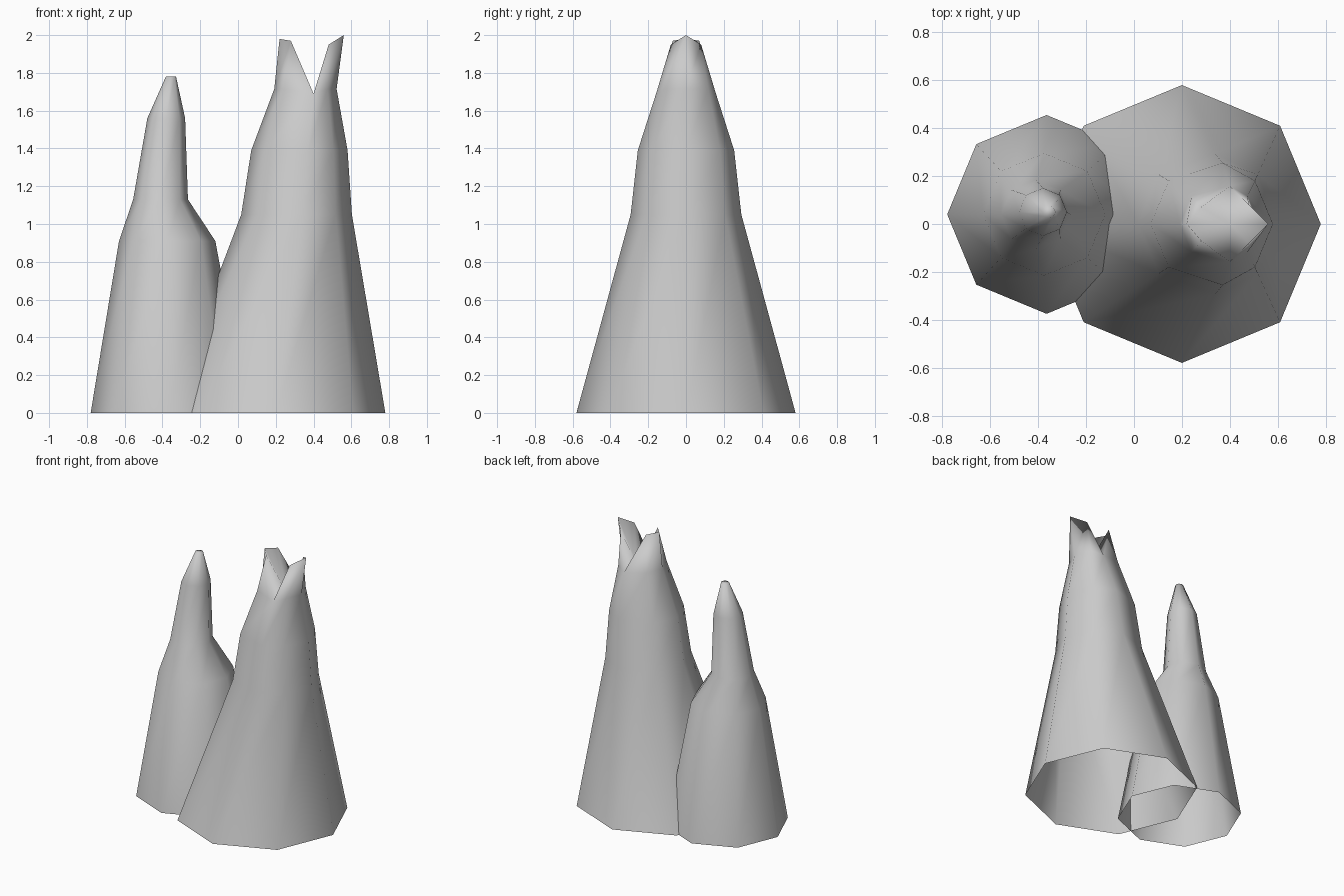
import bpy, bmesh
from math import sin, cos, pi

cube = bpy.data.objects.get("Cube")
if cube:
    bpy.data.objects.remove(cube, do_unlink=True)

SIDES = 8
grey = bpy.data.materials.new("stone grey")
grey.use_nodes = True
colour = (0.6, 0.6, 0.6, 1)
grey.diffuse_color = colour
grey.node_tree.nodes["Principled BSDF"].inputs["Base Color"].default_value = colour


def ring(bm, z, cx, cy, r, mid_x=None):
    """Octagon; mid_x moves its front and back corners sideways."""
    verts = []
    for i in range(SIDES):
        a = 2 * pi * i / SIDES
        x = mid_x if mid_x is not None and i in (2, 6) else cx + r * cos(a)
        verts.append(bm.verts.new((x, cy + r * sin(a), z)))
    return verts


def skin(bm, low, high):
    """Join two rings, allowing corners they share."""
    for i in range(SIDES):
        j = (i + 1) % SIDES
        corners = list(dict.fromkeys((low[i], low[j], high[j], high[i])))
        bm.faces.new(corners)


def finish(bm, name):
    bm.normal_update()
    mesh = bpy.data.meshes.new(name)
    bm.to_mesh(mesh)
    bm.free()
    mesh.materials.append(grey)
    for p in mesh.polygons:
        p.use_smooth = True
    obj = bpy.data.objects.new(name, mesh)
    bpy.context.collection.objects.link(obj)


def spire(bm, levels):
    rings = [ring(bm, *level) for level in levels]
    for low, high in zip(rings, rings[1:]):
        skin(bm, low, high)
    return rings[-1]


# Small spire: open base, shouldered body and blunt closed tip
bm = bmesh.new()
top = spire(bm, [
    (0, -0.365, 0.04, 0.415),
    (0.91, -0.375, 0.04, 0.255),
    (1.13, -0.41, 0.04, 0.145),
    (1.56, -0.38, 0.05, 0.10),
    (1.78, -0.355, 0.05, 0.027),
])
bm.faces.new(top)
finish(bm, "small_spire")

# Large spire: open base, tapering body
bm = bmesh.new()
top = spire(bm, [
    (0, 0.20, 0, 0.58),
    (1.05, 0.31, 0, 0.293, 0.34),
    (1.39, 0.325, 0, 0.255, 0.37),
    (1.715, 0.357, 0, 0.165, 0.40),
])
for i in (2, 6):
    top[i].co.z = 1.69
    top[i].co.y *= 0.96

# Forked crown: two points with a notch at the front and back
points = {0: (0.56, 0, 2.0), 1: (0.48, 0.08, 1.95), 3: (0.28, 0.07, 1.97),
          4: (0.22, 0, 1.98), 5: (0.28, -0.07, 1.97), 7: (0.48, -0.08, 1.95)}
crown = [bm.verts.new(points[i]) if i in points else top[i] for i in range(SIDES)]
skin(bm, top, crown)
centre = bm.verts.new((0.40, 0, 1.69))
for i in range(SIDES):
    bm.faces.new((crown[i], crown[(i + 1) % SIDES], centre))
finish(bm, "forked_spire")
